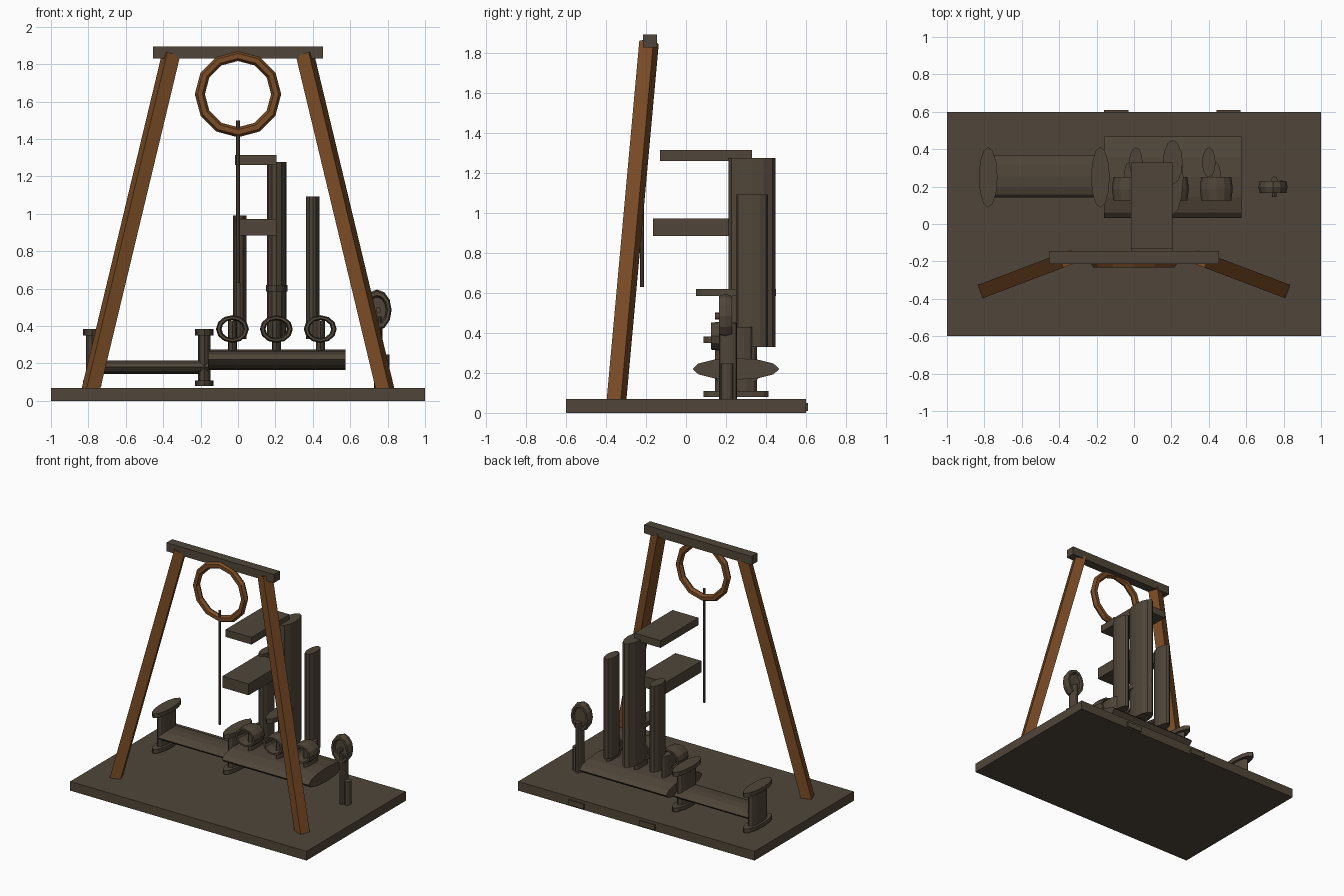
import bpy, math
from mathutils import Matrix, Vector

if "Cube" in bpy.data.objects:
    bpy.data.objects.remove(bpy.data.objects["Cube"])


def material(name, rgb):
    m = bpy.data.materials.new(name)
    m.diffuse_color = (*rgb, 1)
    m.use_nodes = True
    m.node_tree.nodes["Principled BSDF"].inputs["Base Color"].default_value = m.diffuse_color
    return m


IRON = material("dark_iron", (0.080, 0.061, 0.041))
WOOD = material("brown_wood", (0.195, 0.072, 0.019))


def finish(name, mat, matrix):
    # bake the transform into the mesh, leaving a clean object
    ob = bpy.context.object
    ob.name = name
    ob.data.name = name
    ob.data.transform(matrix)
    ob.data.materials.append(mat)
    return ob


def box(name, x, y, z, mat=IRON):
    # box from (min, max) pairs
    bpy.ops.mesh.primitive_cube_add(size=1)
    mid = Vector([(a + b) / 2 for a, b in (x, y, z)])
    size = [b - a for a, b in (x, y, z)]
    return finish(name, mat, Matrix.Translation(mid) @ Matrix.Diagonal((*size, 1)))


def post(name, x, y, rx, ry, z0, z1, sides=12):
    # upright oval cylinder
    bpy.ops.mesh.primitive_cylinder_add(vertices=sides, radius=1, depth=1)
    return finish(name, IRON, Matrix.Translation((x, y, (z0 + z1) / 2))
                  @ Matrix.Diagonal((rx, ry, z1 - z0, 1)))


def pipe(name, axis, c0, c1, u, v, ru, rv, sides=12):
    # oval cylinder along x (u, v = y, z) or along y (u, v = x, z)
    bpy.ops.mesh.primitive_cylinder_add(vertices=sides, radius=1, depth=1)
    mid = (c0 + c1) / 2
    if axis == 'x':
        loc, size, rot = (mid, u, v), (c1 - c0, ru, rv), Matrix.Rotation(math.pi / 2, 4, 'Y')
    else:
        loc, size, rot = (u, mid, v), (ru, c1 - c0, rv), Matrix.Rotation(math.pi / 2, 4, 'X')
    return finish(name, IRON, Matrix.Translation(loc) @ Matrix.Diagonal((*size, 1)) @ rot)


def ring(name, loc, major, minor, scale=(1, 1, 1), mat=IRON):
    # low-poly ring facing the front
    bpy.ops.mesh.primitive_torus_add(major_segments=12, minor_segments=6,
                                     major_radius=major, minor_radius=minor)
    return finish(name, mat, Matrix.Translation(loc) @ Matrix.Diagonal((*scale, 1))
                  @ Matrix.Rotation(math.pi / 2, 4, 'X'))


def beam(name, a, b, w, mat):
    # square beam between two points, two faces kept upright
    a, b = Vector(a), Vector(b)
    d = (b - a).normalized()
    s = Vector((-d.y, d.x, 0)).normalized()
    rot = Matrix((s, d.cross(s), d)).transposed().to_4x4()
    bpy.ops.mesh.primitive_cube_add(size=1)
    return finish(name, mat, Matrix.Translation((a + b) / 2) @ rot
                  @ Matrix.Diagonal((w, w, (b - a).length, 1)))


# base slab and two hinge plates on its back edge
box("base", (-1, 1), (-0.6, 0.6), (0, 0.07))
box("back_plate_left", (-0.16, -0.03), (0.59, 0.61), (0.01, 0.05))
box("back_plate_right", (0.44, 0.57), (0.59, 0.61), (0.01, 0.05))

# wooden frame with crossbar
for side, s in (("left", -1), ("right", 1)):
    beam("frame_leg_" + side, (s * 0.792, -0.35, 0.04), (s * 0.357, -0.185, 1.855), 0.076, WOOD)
box("crossbar", (-0.455, 0.455), (-0.215, -0.145), (1.83, 1.895))

# hanging ring and rod
ring("hanging_ring", (0, -0.21, 1.64), 0.204, 0.027, mat=WOOD)
post("hanging_rod", 0, -0.22, 0.01, 0.01, 0.63, 1.5, 8)

# horizontal tanks and the flanged supports
pipe("main_tank", 'x', -0.16, 0.575, 0.25, 0.22, 0.217, 0.054)
pipe("side_tank", 'x', -0.78, -0.16, 0.255, 0.18, 0.113, 0.036)
for side, x in (("left", -0.78), ("right", -0.18)):
    post("support_post_" + side, x, 0.25, 0.033, 0.105, 0.09, 0.37)
    post("support_top_flange_" + side, x, 0.25, 0.05, 0.162, 0.35, 0.383)
    post("support_foot_flange_" + side, x, 0.25, 0.05, 0.162, 0.08, 0.11)

# three tall columns, each with a stem and a valve wheel
columns = (("left", 0.01, 0.036, 0.08, 0.99, -0.03),
           ("middle", 0.207, 0.053, 0.118, 1.277, 0.205),
           ("right", 0.40, 0.036, 0.08, 1.093, 0.44))
for side, x, rx, ry, top, vx in columns:
    post("column_" + side, x, 0.33, rx, ry, 0.33, top)
    post("valve_stem_" + side, vx, 0.25, 0.024, 0.08, 0.22, 0.43)
    ring("valve_wheel_" + side, (vx, 0.188, 0.384), 0.073, 0.015, (1, 4.8, 0.84))
post("column_collar", 0.207, 0.25, 0.057, 0.2, 0.585, 0.62)

# two shelves reaching forward from the columns
box("upper_shelf", (-0.016, 0.205), (-0.13, 0.33), (1.26, 1.315))
box("lower_shelf", (-0.016, 0.205), (-0.165, 0.27), (0.885, 0.972))

# gauge on its stand
ring("gauge_rim", (0.743, 0.198, 0.485), 0.065, 0.015, (0.98, 2.5, 1.38))
pipe("gauge_face", 'y', 0.185, 0.215, 0.743, 0.485, 0.049, 0.07)
pipe("gauge_hub", 'y', 0.145, 0.19, 0.75, 0.485, 0.013, 0.018, 8)
post("gauge_post", 0.75, 0.21, 0.022, 0.046, 0.06, 0.45)
post("gauge_block", 0.787, 0.205, 0.022, 0.03, 0.06, 0.248)
